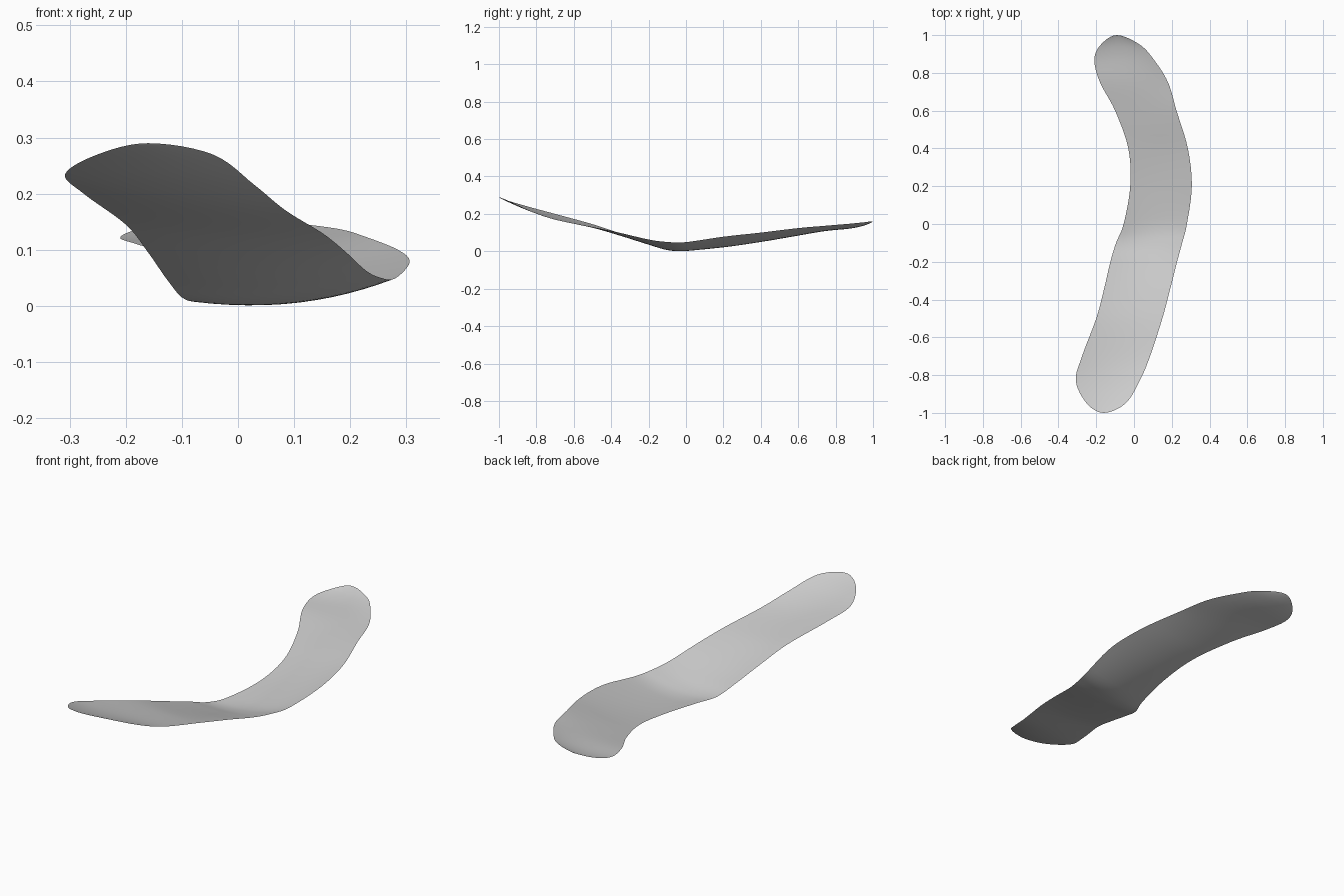
import bpy
import bmesh
from mathutils import Vector

default_cube = bpy.data.objects.get("Cube")
if default_cube:
    bpy.data.objects.remove(default_cube, do_unlink=True)

# Stations along the strip, in hundredths: y, left x, right x, left z, right z
STATIONS = [
    (-100, -16, -16, 29, 29),
    (-95, -25, -4.5, 27, 27),
    (-83, -30.8, 3, 23.5, 21.5),
    (-70, -27.5, 8.5, 20, 17),
    (-50, -20, 15, 14.5, 13),
    (-35, -16, 19, 9.5, 9.8),
    (-20, -12.5, 22.8, 4.5, 6.3),
    (-10, -9.5, 25.5, 1.2, 5),
    (0, -5.5, 28, 0.8, 4.9),
    (20, -2, 30.6, 2.2, 7.8),
    (40, -3, 28.5, 5, 10),
    (60, -10, 22.5, 8.4, 12.4),
    (75, -18, 18, 11, 13.7),
    (87, -21, 10.5, 12.2, 14.7),
    (95, -17.5, 3, 13.8, 15.5),
    (100, -9, -9, 16, 16),
]
STEPS = 6      # rows between stations
ACROSS = 12    # columns across the strip


def mirrored(row):
    """Swap the edges so the outline rounds off smoothly at a tip."""
    y, xl, xr, zl, zr = row
    return (y, xr, xl, zr, zl)


def blend(p0, p1, p2, p3, t):
    """Smooth curve through p1 and p2."""
    return [b + t / 2 * (c - a + t * (2 * a - 5 * b + 4 * c - d + t * (3 * (b - c) + d - a)))
            for a, b, c, d in zip(p0, p1, p2, p3)]


def smooth_rows():
    points = [mirrored(STATIONS[1])] + STATIONS + [mirrored(STATIONS[-2])]
    rows = []
    for i in range(len(STATIONS) - 1):
        rows += [blend(*points[i:i + 4], s / STEPS) for s in range(STEPS)]
    return rows + [STATIONS[-1]]


def cross_section(row):
    """Shallow trough, deepest around the bend and shallow at the tips."""
    y, xl, xr, zl, zr = (value / 100 for value in row)
    sag = (0.01 + 0.012 * max(0, 1 - abs(y) * 2)) * min(1, (xr - xl) / 0.3)
    points = []
    for j in range(ACROSS + 1):
        u = j / ACROSS
        z = zl + (zr - zl) * u - sag * 4 * u * (1 - u)
        points.append(Vector((xl + (xr - xl) * u, y, max(z, 0))))
    return points


# Curved strip
bm = bmesh.new()
grid = [[bm.verts.new(p) for p in cross_section(row)] for row in smooth_rows()]
for near, far in zip(grid, grid[1:]):
    for j in range(ACROSS):
        bm.faces.new((near[j], near[j + 1], far[j + 1], far[j]))
bmesh.ops.remove_doubles(bm, verts=bm.verts, dist=0.0005)
for face in bm.faces:
    face.smooth = True
mesh = bpy.data.meshes.new("curved_strip")
bm.to_mesh(mesh)
bm.free()
strip = bpy.data.objects.new("curved_strip", mesh)
bpy.context.collection.objects.link(strip)

# Light grey material
grey = bpy.data.materials.new("light_grey")
grey.use_nodes = True
colour = (0.6, 0.6, 0.6, 1)
grey.diffuse_color = colour
grey.node_tree.nodes["Principled BSDF"].inputs["Base Color"].default_value = colour
mesh.materials.append(grey)
